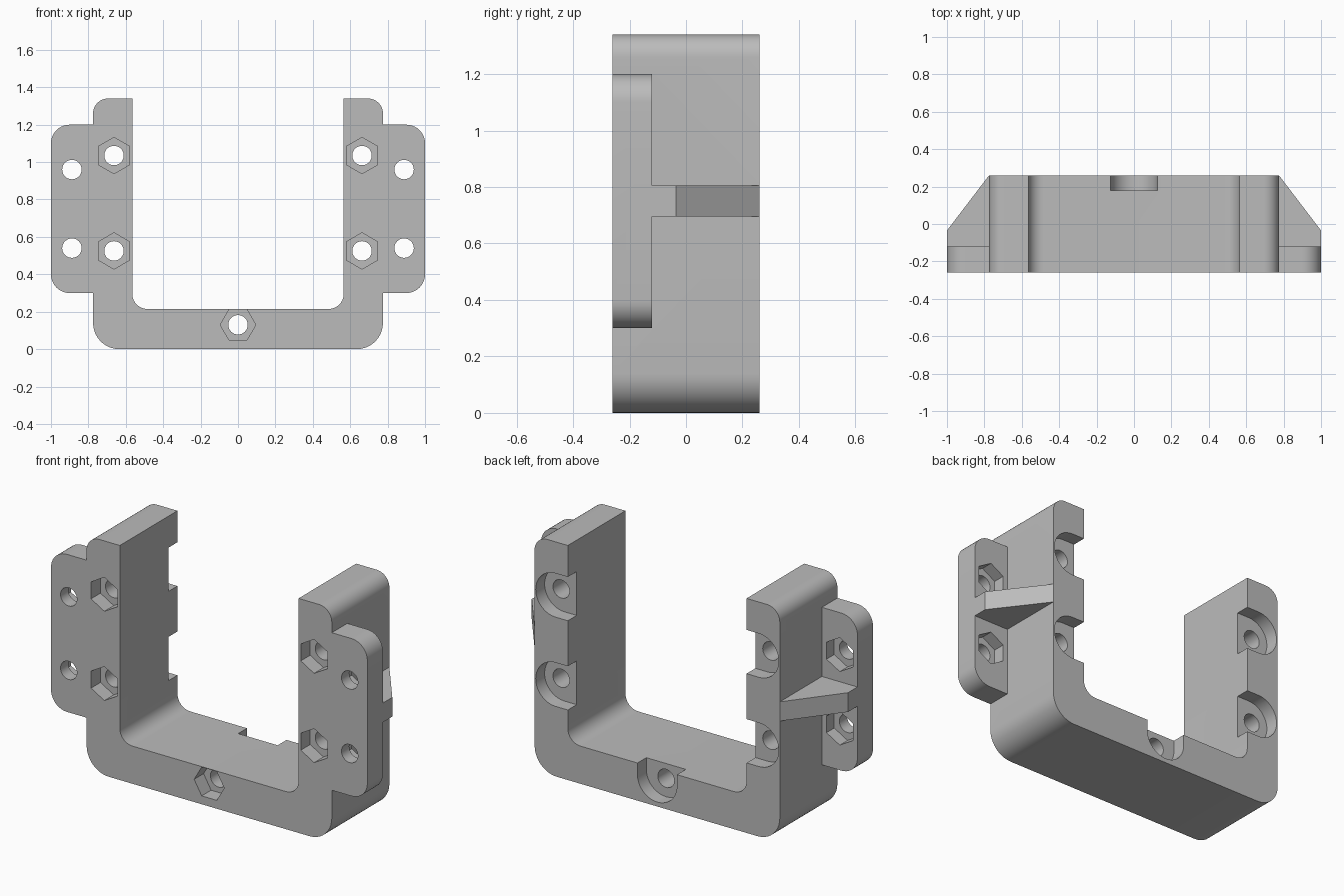
import bpy, bmesh, math
from mathutils import Vector

if "Cube" in bpy.data.objects:
    bpy.data.objects.remove(bpy.data.objects["Cube"])

grey = bpy.data.materials.new("plain_grey")
grey.diffuse_color = (0.5, 0.5, 0.5, 1)
grey.use_nodes = True
grey.node_tree.nodes["Principled BSDF"].inputs["Base Color"].default_value = grey.diffuse_color


def rounded(corners, steps=10):
    """Closed 2D outline from (u, v, radius) corners."""
    out, n = [], len(corners)
    for i, (u, v, r) in enumerate(corners):
        p = Vector((u, v))
        if r == 0:
            out.append(p)
            continue
        a = (Vector(corners[i - 1][:2]) - p).normalized()
        b = (Vector(corners[(i + 1) % n][:2]) - p).normalized()
        c = p + (a + b) * r          # right-angled corners only
        for k in range(steps + 1):
            t = k / steps * math.pi / 2
            out.append(c - b * r * math.cos(t) - a * r * math.sin(t))
    return out


def ngon(u, v, r, sides, turn=0.0):
    return [Vector((u + r * math.cos(turn + math.tau * k / sides),
                    v + r * math.sin(turn + math.tau * k / sides))) for k in range(sides)]


def prism(name, outline, lo, hi, axis="y"):
    """Extrude an outline along y (outline is x,z) or along z (outline is x,y)."""
    place = (lambda p, d: (p.x, d, p.y)) if axis == "y" else (lambda p, d: (p.x, p.y, d))
    bm = bmesh.new()
    a = [bm.verts.new(place(p, lo)) for p in outline]
    b = [bm.verts.new(place(p, hi)) for p in outline]
    bm.faces.new(a)
    bm.faces.new(b[::-1])
    for i in range(len(a)):
        j = (i + 1) % len(a)
        bm.faces.new((a[i], b[i], b[j], a[j]))
    bmesh.ops.recalc_face_normals(bm, faces=bm.faces)
    me = bpy.data.meshes.new(name)
    bm.to_mesh(me)
    bm.free()
    me.materials.append(grey)
    ob = bpy.data.objects.new(name, me)
    bpy.context.collection.objects.link(ob)
    return ob


def combine(target, other, operation):
    other.hide_render = True
    m = target.modifiers.new("bool", 'BOOLEAN')
    m.operation, m.solver, m.object = operation, 'EXACT', other
    bpy.context.view_layer.objects.active = target
    bpy.ops.object.modifier_apply(modifier=m.name)
    bpy.data.objects.remove(other)


F, B = -0.26, 0.26      # front and back planes
POINT_UP = math.pi / 6  # hexagon with a corner on top

# U-shaped frame
bracket = prism("u_bracket", rounded([
    (-0.775, 0, 0.14), (0.775, 0, 0.14), (0.775, 1.34, 0.08), (0.565, 1.34, 0),
    (0.565, 0.215, 0.08), (-0.565, 0.215, 0.08), (-0.565, 1.34, 0), (-0.775, 1.34, 0.08)]), F, B)

# Side mounting ears and their triangular ribs
for s in (-1, 1):
    ear = rounded([(s * 0.68, 0.3, 0), (s, 0.3, 0.1), (s, 1.2, 0.1), (s * 0.68, 1.2, 0)])
    combine(bracket, prism("ear", ear, F, -0.12), 'UNION')
    rib = [Vector(p) for p in ((s * 0.7, -0.18), (s, -0.18), (s, -0.035), (s * 0.775, 0.26), (s * 0.7, 0.26))]
    combine(bracket, prism("rib", rib, 0.695, 0.805, "z"), 'UNION')


def cut(outline, lo, hi):
    combine(bracket, prism("cutter", outline, lo, hi), 'DIFFERENCE')


for s in (-1, 1):
    # Arm holes: nut pocket in front, open-sided screw recess at the back
    for z in (1.035, 0.525):
        cut(ngon(s * 0.663, z, 0.052, 32), -0.4, 0.4)
        cut(ngon(s * 0.663, z, 0.097, 6, POINT_UP), -0.4, F + 0.085)
        cut(rounded([(s * 0.5, z - 0.125, 0), (s * 0.768, z - 0.125, 0.1249),
                     (s * 0.768, z + 0.125, 0.1249), (s * 0.5, z + 0.125, 0)]), 0.18, 0.4)
    # Ear holes: nut pocket on the back face
    for z in (0.96, 0.54):
        cut(ngon(s * 0.888, z, 0.052, 32), -0.4, 0)
        cut(ngon(s * 0.888, z, 0.097, 6, POINT_UP), -0.19, 0)

# Bottom hole with nut pocket and recess open to the floor
cut(ngon(0, 0.13, 0.052, 32), -0.4, 0.4)
cut(ngon(0, 0.13, 0.095, 6), -0.4, F + 0.085)
cut(rounded([(-0.125, 0.3, 0), (-0.125, 0.025, 0.1249),
             (0.125, 0.025, 0.1249), (0.125, 0.3, 0)]), 0.18, 0.4)

bpy.ops.object.select_all(action='DESELECT')
bracket.select_set(True)
bpy.context.view_layer.objects.active = bracket
bpy.ops.object.shade_smooth_by_angle(angle=math.radians(30))
